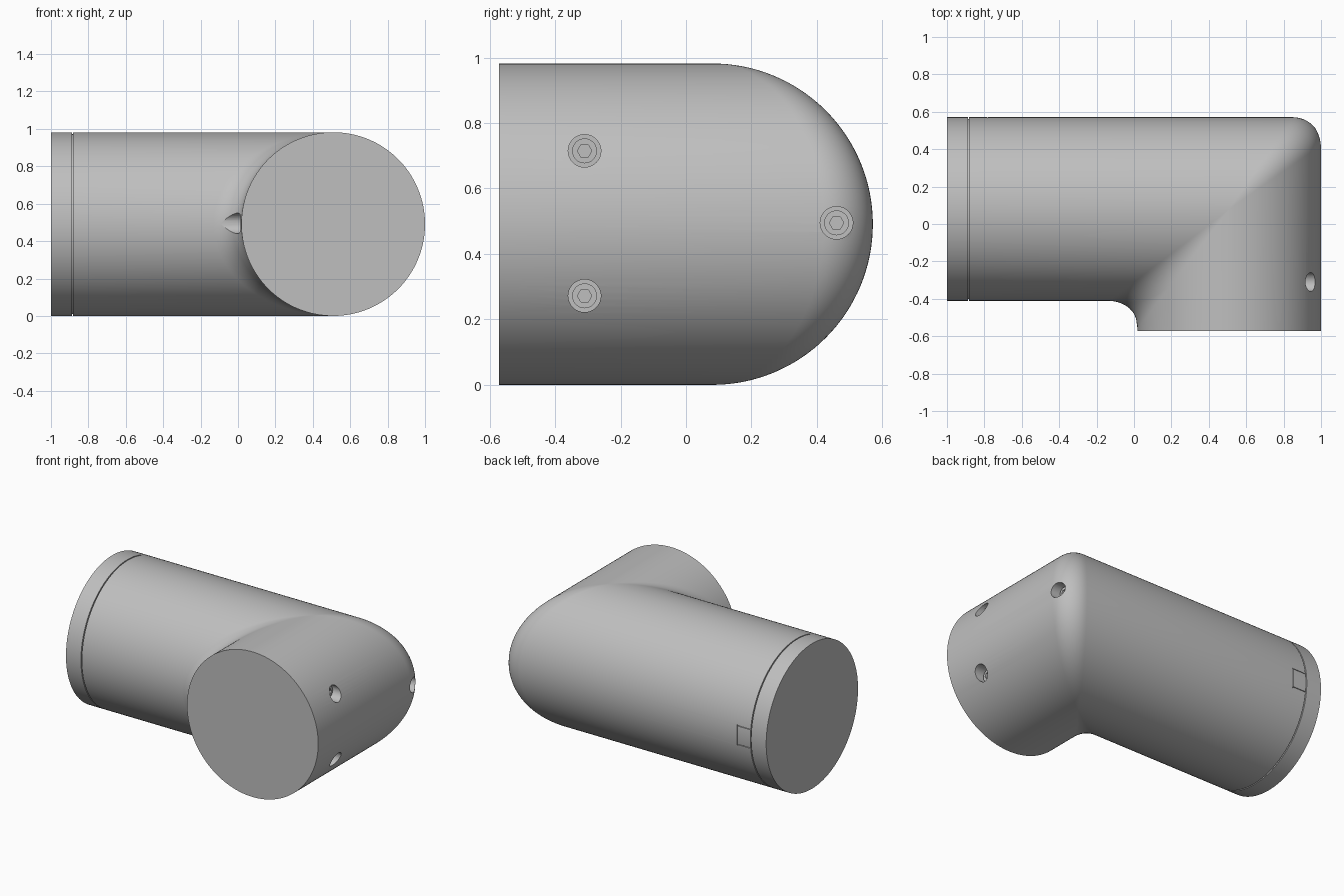
import bpy, bmesh, math
from mathutils import Vector, Matrix

if "Cube" in bpy.data.objects:
    bpy.data.objects.remove(bpy.data.objects["Cube"])

R = 0.491                       # tube radius
CX, CY, CZ = 0.509, 0.08, R     # where the two tube axes meet
FILLET = 0.15                   # rounding at the outer and inner corner
SEG, ARC = 128, 12

grey = bpy.data.materials.new("grey")
grey.diffuse_color = (0.52, 0.52, 0.52, 1)
grey.use_nodes = True
grey.node_tree.nodes["Principled BSDF"].inputs["Base Color"].default_value = grey.diffuse_color


def make_object(name, bm):
    bmesh.ops.recalc_face_normals(bm, faces=bm.faces)
    mesh = bpy.data.meshes.new(name)
    bm.to_mesh(mesh)
    bm.free()
    mesh.materials.append(grey)
    ob = bpy.data.objects.new(name, mesh)
    bpy.context.collection.objects.link(ob)
    return ob


def add_rod(bm, x0, x1, y, z, radius, segments):
    """Rod along x from x0 to x1."""
    m = Matrix.Translation(((x0 + x1) / 2, y, z)) @ Matrix.Rotation(math.pi / 2, 4, 'Y')
    bmesh.ops.create_cone(bm, cap_ends=True, segments=segments, radius1=radius,
                          radius2=radius, depth=abs(x1 - x0), matrix=m)


def cut(ob, cutter_bm):
    """Subtract a temporary cutter from an object."""
    cutter = make_object("cutter", cutter_bm)
    cutter.hide_render = True
    mod = ob.modifiers.new("cut", 'BOOLEAN')
    mod.operation, mod.solver, mod.object = 'DIFFERENCE', 'EXACT', cutter
    bpy.context.view_layer.objects.active = ob
    bpy.ops.object.modifier_apply(modifier=mod.name)
    bpy.data.objects.remove(cutter)


def smooth(ob):
    bpy.ops.object.select_all(action='DESELECT')
    ob.select_set(True)
    bpy.context.view_layer.objects.active = ob
    bpy.ops.object.shade_smooth_by_angle(angle=math.radians(30))


def elbow_path(t):
    """Points along the elbow at angle t round the tube."""
    s, c = math.sin(t), math.cos(t)
    # end, seam groove
    for x, r in ((-1, R), (-0.888, R), (-0.888, R - 0.01), (-0.881, R - 0.01), (-0.881, R)):
        yield Vector((x, CY + r * s, CZ + r * c))
    # rolling-ball fillet: convex on the outside, concave on the inside
    sign = 1 if s >= 0 else -1
    k = R - sign * FILLET
    centre = Vector((CX + k * s, CY + k * s, CZ + k * c))
    n1, n2 = Vector((0, s, c)), Vector((s, 0, c))
    angle = n1.angle(n2)
    for i in range(ARC + 1):
        f = i / ARC
        if angle < 1e-4:
            n = n1
        else:
            n = (n1 * math.sin((1 - f) * angle) + n2 * math.sin(f * angle)) / math.sin(angle)
        yield centre + n * (sign * FILLET)
    # open end of the short arm
    yield Vector((CX + R * s, -0.571, CZ + R * c))


# Elbow body: long arm along x, short arm towards the front
bm = bmesh.new()
cols = [[bm.verts.new(p) for p in elbow_path(2 * math.pi * i / SEG)] for i in range(SEG)]
for i in range(SEG):
    a, b = cols[i], cols[(i + 1) % SEG]
    for j in range(len(a) - 1):
        bm.faces.new((a[j], a[j + 1], b[j + 1], b[j]))
bm.faces.new([col[0] for col in cols])
bm.faces.new([col[-1] for col in cols])
bmesh.ops.remove_doubles(bm, verts=bm.verts, dist=1e-5)
body = make_object("elbow_body", bm)

# Screw bores: (y, z, floor x, head top x)
screws = [(-0.31, 0.715, 0.84, 0.90), (-0.31, 0.272, 0.84, 0.90), (0.46, 0.495, 0.87, 0.94)]
bm = bmesh.new()
for y, z, floor, top in screws:
    add_rod(bm, floor, 1.1, y, z, 0.05, 32)
# bore in the inner fillet
add_rod(bm, -0.3, 0.06, -0.475, 0.495, 0.055, 32)
cut(body, bm)

# Thin outline of the release tab on the back of the long arm
bm = bmesh.new()
y = CY + R
for x0, x1, z0, z1 in ((-0.885, -0.78, 0.552, 0.556), (-0.885, -0.78, 0.426, 0.43),
                       (-0.784, -0.78, 0.42, 0.56)):
    m = Matrix.Translation(((x0 + x1) / 2, y, (z0 + z1) / 2)) @ Matrix.Diagonal(
        (x1 - x0, 0.03, z1 - z0, 1))
    bmesh.ops.create_cube(bm, size=1, matrix=m)
    cut(body, bm)
    bm = bmesh.new()
bm.free()
smooth(body)

# Screw heads with hexagonal sockets
for i, (y, z, floor, top) in enumerate(screws):
    bm = bmesh.new()
    add_rod(bm, floor - 0.005, top, y, z, 0.038, 32)
    head = make_object(f"screw_head_{i + 1}", bm)
    bm = bmesh.new()
    add_rod(bm, top - 0.03, top + 0.05, y, z, 0.022, 6)
    cut(head, bm)
    smooth(head)
